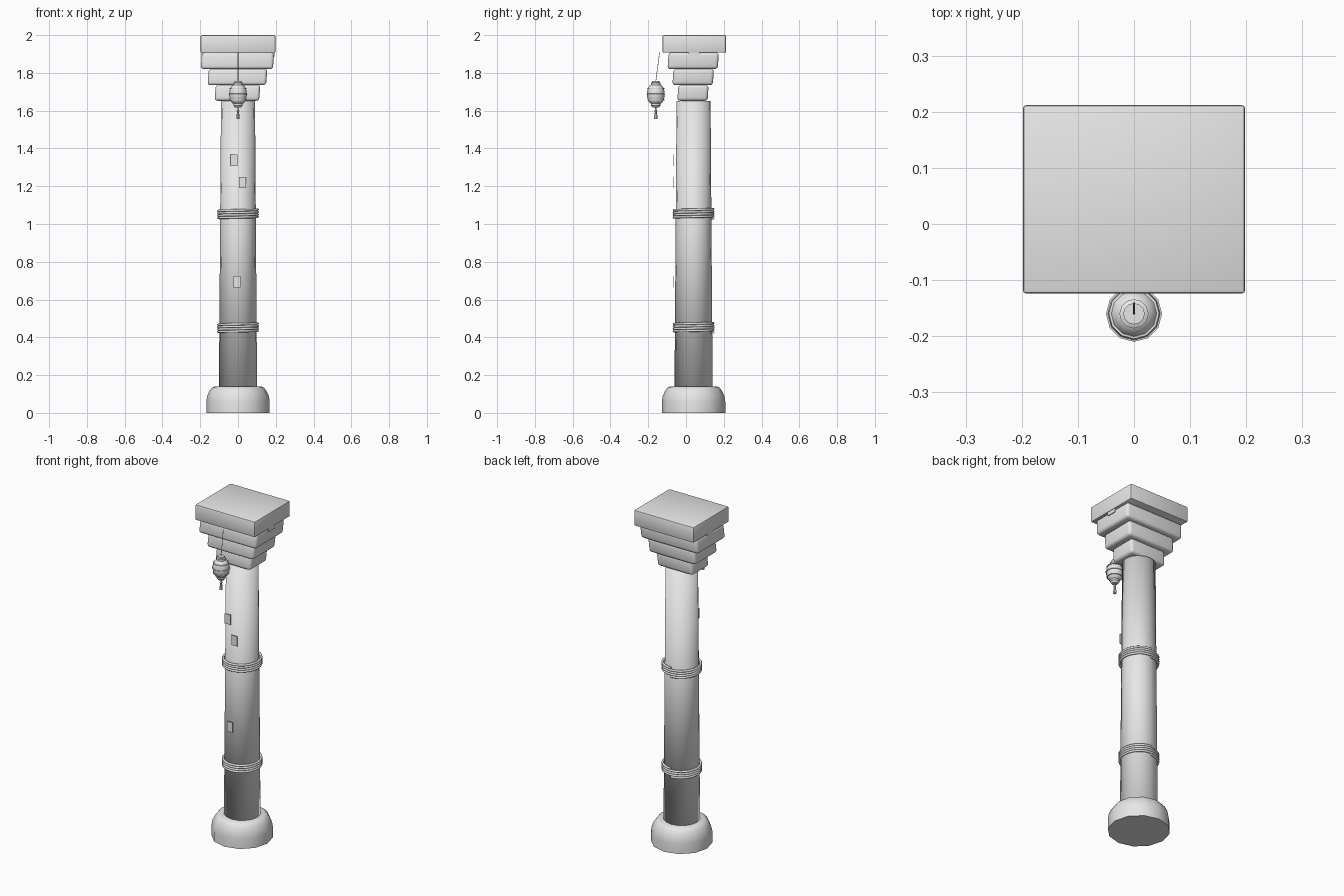
import bpy
import bmesh
from math import sin, cos, pi, radians

if "Cube" in bpy.data.objects:
    bpy.data.objects.remove(bpy.data.objects["Cube"])

AXIS_Y = 0.04        # depth of the pillar's axis
LANTERN_Y = -0.16    # depth of the hanging lantern

stone = bpy.data.materials.new("stone_grey")
stone.use_nodes = True
stone.diffuse_color = (0.8, 0.8, 0.8, 1)
stone.node_tree.nodes["Principled BSDF"].inputs["Base Color"].default_value = (0.8, 0.8, 0.8, 1)


def finish(name, bm, angle=None):
    """Turn a bmesh into an object; angle gives smoothing that keeps sharper edges."""
    bmesh.ops.recalc_face_normals(bm, faces=bm.faces[:])
    mesh = bpy.data.meshes.new(name)
    bm.to_mesh(mesh)
    bm.free()
    mesh.materials.append(stone)
    obj = bpy.data.objects.new(name, mesh)
    bpy.context.collection.objects.link(obj)
    if angle:
        bpy.ops.object.select_all(action='DESELECT')
        obj.select_set(True)
        bpy.context.view_layer.objects.active = obj
        bpy.ops.object.shade_smooth_by_angle(angle=radians(angle))
    return obj


def lathe(name, profile, y, sides=12, angle=40):
    """Closed turned solid from (radius, height) pairs."""
    bm = bmesh.new()
    rings = []
    for r, z in profile:
        turn = [2 * pi * i / sides for i in range(sides)]
        rings.append([bm.verts.new((r * cos(a), y + r * sin(a), z)) for a in turn])
    for low, high in zip(rings, rings[1:]):
        for i in range(sides):
            j = (i + 1) % sides
            bm.faces.new((low[i], low[j], high[j], high[i]))
    bm.faces.new(rings[0][::-1])
    bm.faces.new(rings[-1])
    return finish(name, bm, angle)


def block(name, x, y, z, bevel=0, taper=0, segments=3):
    """Box between (min, max) ranges, narrowed at the bottom, with rounded edges."""
    bm = bmesh.new()
    bmesh.ops.create_cube(bm, size=1)
    for v in bm.verts:
        inset = taper if v.co.z < 0 else 0
        for axis, (low, high) in enumerate((x, y, z)):
            v.co[axis] = high if v.co[axis] > 0 else low
            if axis < 2:
                v.co[axis] += inset if v.co[axis] == low else -inset
    if bevel:
        bmesh.ops.bevel(bm, geom=bm.edges[:], offset=bevel, segments=segments,
                        profile=0.5, affect='EDGES')
    return finish(name, bm, 35 if bevel else None)


def tube(name, points, thickness, resolution=2):
    """Round cord along a path, converted to a mesh."""
    curve = bpy.data.curves.new(name, 'CURVE')
    curve.dimensions = '3D'
    curve.bevel_depth = thickness
    curve.bevel_resolution = resolution
    curve.use_fill_caps = True
    line = curve.splines.new('POLY')
    line.points.add(len(points) - 1)
    for p, co in zip(line.points, points):
        p.co = (*co, 1)
    curve.materials.append(stone)
    obj = bpy.data.objects.new(name, curve)
    bpy.context.collection.objects.link(obj)
    bpy.ops.object.select_all(action='DESELECT')
    obj.select_set(True)
    bpy.context.view_layer.objects.active = obj
    bpy.ops.object.convert(target='MESH')
    bpy.ops.object.shade_smooth_by_angle(angle=radians(50))


# Rounded foot stone
lathe("base", [(0.168, 0), (0.168, 0.06), (0.163, 0.09), (0.15, 0.118),
               (0.137, 0.134), (0.122, 0.14)], AXIS_Y)

# Tapered shaft, smooth all over
lathe("shaft", [(0.101, 0.135), (0.09, 1.65)], AXIS_Y, 16, 180)

# Stepped capital, from the shaft upwards
tiers = [("lower", 0.118, (-0.04, 0.12), (1.652, 1.737)),
         ("middle", 0.155, (-0.066, 0.148), (1.735, 1.822)),
         ("upper", 0.191, (-0.092, 0.174), (1.82, 1.908))]
for label, half, depth, height in tiers:
    block("capital_" + label, (-half, half), depth, height, 0.016, 0.006)
block("top_slab", (-0.198, 0.198), (-0.124, 0.212), (1.907, 2.0), 0.006, 0, 2)

# Crossbar whose ends show under the slab
block("crossbar", (-0.194, 0.194), (0.012, 0.072), (1.887, 1.909))

# Coiled rope bindings
for label, start in (("lower", 0.426), ("upper", 1.029)):
    turns, steps = 4, 24
    path = []
    for i in range(turns * steps + 1):
        a = 2 * pi * i / steps + pi / 2
        path.append((0.104 * cos(a), AXIS_Y + 0.104 * sin(a),
                     start + 0.05 * i / (turns * steps)))
    tube("rope_" + label, path, 0.0065)

# Paper slips in front of the shaft
for i, (x, z) in enumerate(((-0.021, 1.338), (0.023, 1.22), (-0.006, 0.695))):
    block(f"paper_slip_{i + 1}", (x - 0.019, x + 0.019),
          (-0.069, -0.065), (z - 0.03, z + 0.03))

# Hanging lantern: cord, body, hoops, caps and tassel
tube("lantern_cord", [(0, -0.14, 1.907), (0, LANTERN_Y, 1.755)], 0.0018, 1)
body = []
for i in range(9):
    a = -pi / 2 + pi * (i + 1) / 10
    body.append((0.047 * cos(a) ** 0.7, 1.687 + 0.056 * sin(a)))
lathe("lantern_body", body, LANTERN_Y)
for i, (r, z) in enumerate(((0.045, 1.657), (0.05, 1.687), (0.045, 1.717))):
    lathe(f"lantern_hoop_{i + 1}", [(r - 0.005, z - 0.003), (r, z - 0.002),
                                    (r, z + 0.002), (r - 0.005, z + 0.003)], LANTERN_Y)
lathe("lantern_top_cap", [(0.026, 1.736), (0.026, 1.747), (0.019, 1.75), (0.019, 1.758)], LANTERN_Y)
lathe("lantern_bottom_cap", [(0.016, 1.616), (0.02, 1.622), (0.025, 1.627), (0.025, 1.638)], LANTERN_Y)
lathe("tassel", [(0.009, 1.556), (0.008, 1.575), (0.005, 1.593), (0.008, 1.6),
                 (0.004, 1.606), (0.003, 1.62)], LANTERN_Y, 8)
